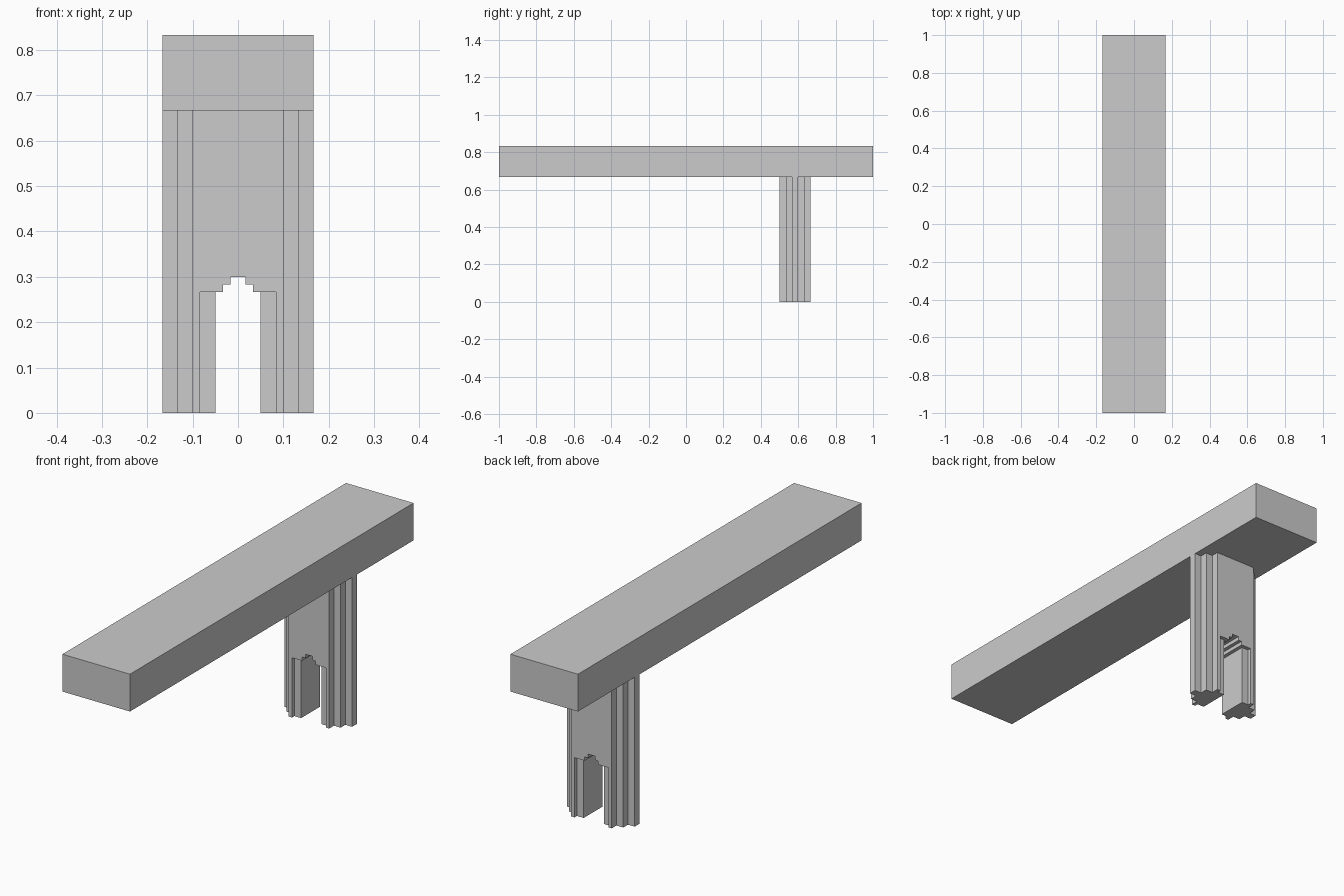
import bpy, bmesh
from mathutils import Vector

if "Cube" in bpy.data.objects:
    bpy.data.objects.remove(bpy.data.objects["Cube"])

U = 1 / 60          # building module
PIER_Y = 35 * U     # pier centre line


def prism(name, pts, axis, start, end):
    """Extrude a 2D outline (module units) along axis 'y' or 'z'."""
    bm = bmesh.new()
    if axis == 'z':
        verts = [bm.verts.new((a * U, b * U, start * U)) for a, b in pts]
        move = Vector((0, 0, (end - start) * U))
    else:
        verts = [bm.verts.new((a * U, start * U, b * U)) for a, b in pts]
        move = Vector((0, (end - start) * U, 0))
    face = bm.faces.new(verts)
    ext = bmesh.ops.extrude_face_region(bm, geom=[face])
    bmesh.ops.translate(bm, vec=move,
                        verts=[g for g in ext['geom'] if isinstance(g, bmesh.types.BMVert)])
    bmesh.ops.recalc_face_normals(bm, faces=bm.faces)
    me = bpy.data.meshes.new(name)
    bm.to_mesh(me)
    bm.free()
    ob = bpy.data.objects.new(name, me)
    bpy.context.collection.objects.link(ob)
    return ob


def mirrored(half):
    """Complete an outline by mirroring it across x = 0."""
    return half + [(-x, v) for x, v in reversed(half)]


def cut(target, cutter):
    cutter.hide_render = True
    cutter.hide_viewport = True
    mod = target.modifiers.new(cutter.name, 'BOOLEAN')
    mod.operation = 'DIFFERENCE'
    mod.solver = 'EXACT'
    mod.object = cutter


# Long deck slab
prism("deck_slab", mirrored([(10, 40), (10, 50)]), 'y', -60, 60)

# Pier with stepped ends in plan
half_plan = [(6, -5), (6, -3), (8, -3), (8, -1), (10, -1),
             (10, 1), (8, 1), (8, 3), (6, 3), (6, 5)]
pier = prism("pier", mirrored(half_plan), 'z', 0, 40)
pier.location.y = PIER_Y

# Stepped arch opening through the pier
half_arch = [(3, -2), (3, 16), (2, 16), (2, 17), (1, 17), (1, 18)]
arch = prism("arch_cutter", mirrored(half_arch), 'y', -8, 8)
arch.location.y = PIER_Y
cut(pier, arch)

# Shallow recess around the opening, front and back
for name, y0, y1 in (("front_recess_cutter", -8, -4), ("back_recess_cutter", 4, 8)):
    recess = prism(name, mirrored([(5, -2), (5, 16)]), 'y', y0, y1)
    recess.location.y = PIER_Y
    cut(pier, recess)
